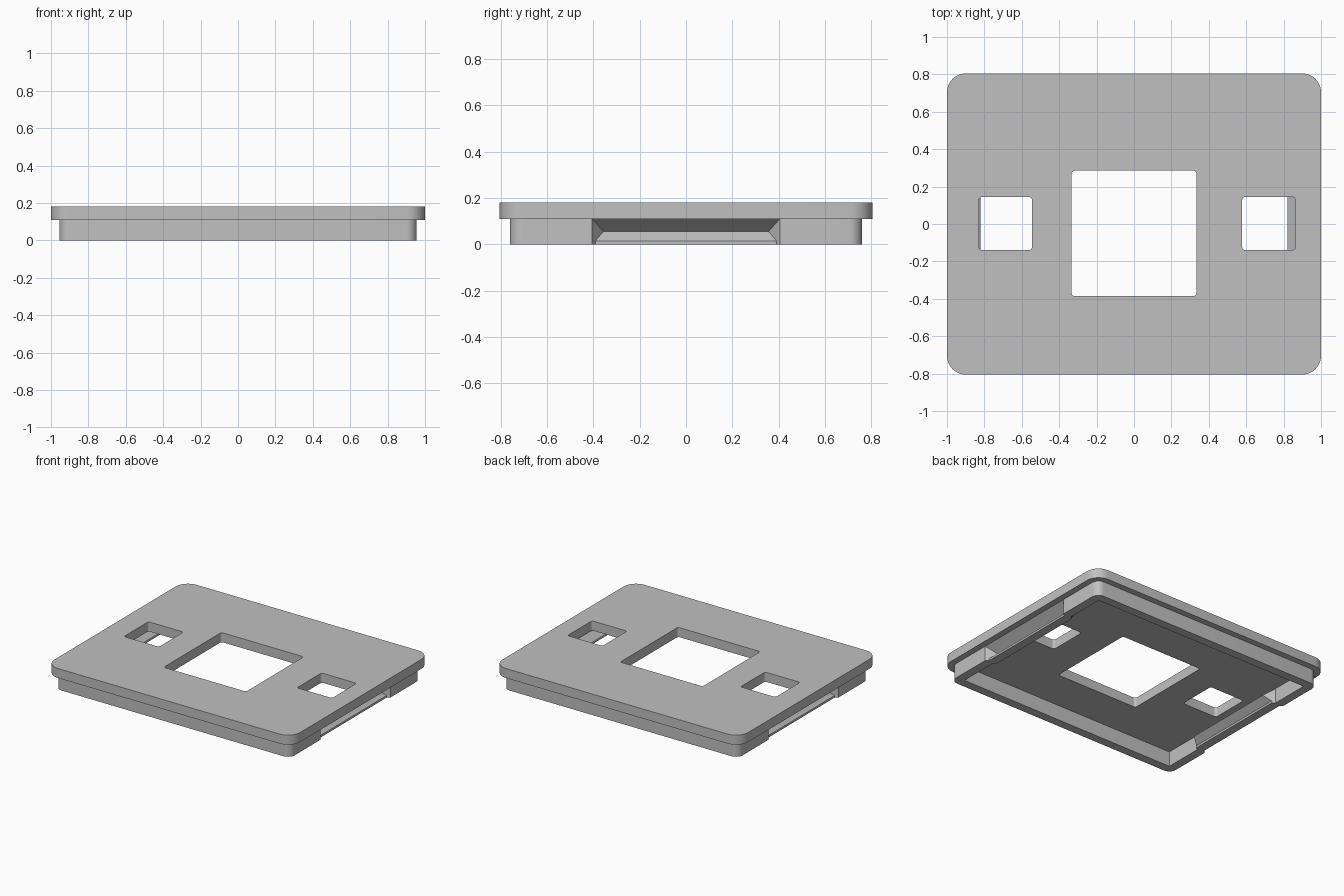
import bpy
import bmesh
from math import cos, sin, pi

if "Cube" in bpy.data.objects:
    bpy.data.objects.remove(bpy.data.objects["Cube"])

grey = bpy.data.materials.new("plain grey")
grey.use_nodes = True
grey.diffuse_color = (0.53, 0.53, 0.53, 1)
grey.node_tree.nodes["Principled BSDF"].inputs["Base Color"].default_value = grey.diffuse_color

PLATE_BOTTOM, PLATE_TOP = 0.11, 0.18
STEPS = 8


def corner(x, y, sx, sy, radius, start):
    """Quarter arc for one corner; zero radius repeats the corner point."""
    cx, cy = sx * (x - radius), sy * (y - radius)
    angles = [start + pi / 2 * i / STEPS for i in range(STEPS + 1)]
    return [(cx + radius * cos(a), cy + radius * sin(a)) for a in angles]


def rounded_rect(hx, hy, radius):
    return (corner(hx, hy, 1, 1, radius, 0) + corner(hx, hy, -1, 1, radius, pi / 2)
            + corner(hx, hy, -1, -1, radius, pi) + corner(hx, hy, 1, -1, radius, -pi / 2))


def finish(obj):
    obj.data.materials.clear()
    obj.data.materials.append(grey)
    bpy.ops.object.select_all(action='DESELECT')
    obj.select_set(True)
    bpy.context.view_layer.objects.active = obj
    bpy.ops.object.shade_smooth_by_angle()


# Cover plate: rounded outline with three rounded openings, extruded
outlines = [rounded_rect(1, 0.805, 0.1)]
for x0, x1, y0, y1 in [(-0.335, 0.335, -0.385, 0.285),
                       (-0.83, -0.545, -0.14, 0.145),
                       (0.578, 0.863, -0.14, 0.145)]:
    hole = rounded_rect((x1 - x0) / 2, (y1 - y0) / 2, 0.018)
    outlines.append([(x + (x0 + x1) / 2, y + (y0 + y1) / 2) for x, y in hole])

curve = bpy.data.curves.new("cover_plate", 'CURVE')
curve.dimensions = '2D'
curve.fill_mode = 'BOTH'
curve.extrude = (PLATE_TOP - PLATE_BOTTOM) / 2
for outline in outlines:
    spline = curve.splines.new('POLY')
    spline.points.add(len(outline) - 1)
    for point, (x, y) in zip(spline.points, outline):
        point.co = (x, y, 0, 1)
    spline.use_cyclic_u = True
plate = bpy.data.objects.new("cover_plate", curve)
plate.location.z = (PLATE_TOP + PLATE_BOTTOM) / 2
bpy.context.collection.objects.link(plate)
bpy.ops.object.select_all(action='DESELECT')
plate.select_set(True)
bpy.context.view_layer.objects.active = plate
bpy.ops.object.convert(target='MESH')
plate = bpy.context.object
bm = bmesh.new()
bm.from_mesh(plate.data)
bmesh.ops.remove_doubles(bm, verts=bm.verts, dist=0.0001)
bmesh.ops.recalc_face_normals(bm, faces=bm.faces)
bm.to_mesh(plate.data)
bm.free()
finish(plate)


# Lower rim: a wall lofted upwards, with a finger groove pressed into each side
GROOVE = 0.405
WALL = 0.065


def rim_loop(hx, hy, radius, depth):
    end = GROOVE - depth * 0.7
    left = [(hx, -GROOVE), (hx - depth, -end), (hx - depth, end), (hx, GROOVE)]
    right = [(-x, -y) for x, y in left]
    pts = rounded_rect(hx, hy, radius)
    half = 2 * (STEPS + 1)
    return left + pts[:half] + right + pts[half:]


bm = bmesh.new()
rings = []
for z, depth in [(0, 0.02), (0.015, 0.02), (0.055, 0.07), (PLATE_BOTTOM, 0)]:
    outer = rim_loop(0.955, 0.76, 0.055, depth)
    inner = rim_loop(0.955 - WALL, 0.76 - WALL, 0, depth)
    rings.append([[bm.verts.new((x, y, z)) for x, y in loop] for loop in (outer, inner)])


def bridge(a, b):
    for i in range(len(a)):
        j = (i + 1) % len(a)
        bm.faces.new((a[i], a[j], b[j], b[i]))


for low, high in zip(rings, rings[1:]):
    bridge(low[0], high[0])
    bridge(high[1], low[1])
bridge(rings[0][1], rings[0][0])
bridge(rings[-1][0], rings[-1][1])
bmesh.ops.remove_doubles(bm, verts=bm.verts, dist=0.0001)
bmesh.ops.recalc_face_normals(bm, faces=bm.faces)
mesh = bpy.data.meshes.new("lower_rim")
bm.to_mesh(mesh)
bm.free()
rim = bpy.data.objects.new("lower_rim", mesh)
bpy.context.collection.objects.link(rim)
finish(rim)
